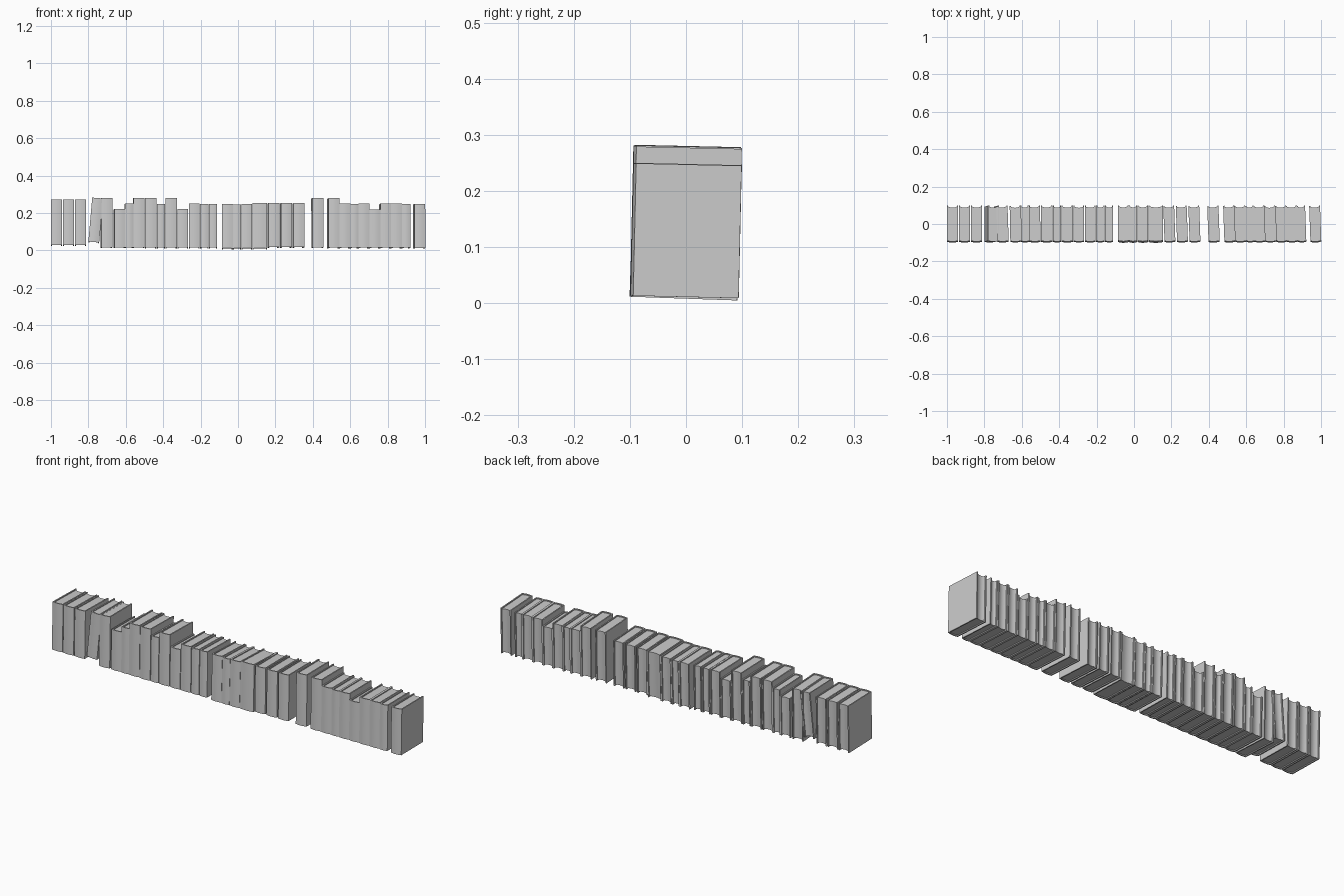
import bpy, bmesh, math
from mathutils import Matrix

if "Cube" in bpy.data.objects:
    bpy.data.objects.remove(bpy.data.objects["Cube"])

DEPTH = 0.191
BOARD = 0.006


def prism(bm, outline, z0, z1):
    lo = [bm.verts.new((x, y, z0)) for x, y in outline]
    hi = [bm.verts.new((x, y, z1)) for x, y in outline]
    n = len(outline)
    bm.faces.new(lo[::-1])
    bm.faces.new(hi)
    for i in range(n):
        j = (i + 1) % n
        bm.faces.new((lo[i], lo[j], hi[j], hi[i]))


def arc(w, y, bulge, n=8):
    return [(-w + 2 * w * i / n, y - bulge * math.sin(math.pi * i / n)) for i in range(n + 1)]


def finish(name, bm, matrix):
    bm.transform(matrix)
    bmesh.ops.recalc_face_normals(bm, faces=bm.faces)
    me = bpy.data.meshes.new(name)
    bm.to_mesh(me)
    bm.free()
    ob = bpy.data.objects.new(name, me)
    bpy.context.collection.objects.link(ob)
    bpy.context.view_layer.objects.active = ob
    ob.select_set(True)
    bpy.ops.object.shade_smooth_by_angle(angle=math.radians(35))
    ob.select_set(False)


def book(i, x, z, width, h, yaw, pitch, lean):
    w, d = width / 2, DEPTH / 2
    m = (Matrix.Translation((x + w, 0, z + h / 2))
         @ Matrix.Rotation(math.radians(yaw), 4, 'Z')
         @ Matrix.Rotation(math.radians(lean), 4, 'Y')
         @ Matrix.Rotation(math.radians(pitch), 4, 'X'))
    # cover: two boards joined by a rounded spine
    bm = bmesh.new()
    outer = arc(w, -d + 0.003, 0.004)
    inner = arc(w - BOARD, -d + 0.009, 0.004)
    prism(bm, [(-w, d)] + outer + [(w, d), (w - BOARD, d)] + inner[::-1] + [(-w + BOARD, d)], -h / 2, h / 2)
    finish(f"book_cover_{i:02d}", bm, m)
    # page block with hollow fore-edge
    bm = bmesh.new()
    pw = w - BOARD + 0.0005
    prism(bm, arc(pw, -d + 0.008, 0.003) + arc(pw, d - 0.005, 0.006)[::-1], -h / 2 + 0.005, h / 2 - 0.005)
    finish(f"book_pages_{i:02d}", bm, m)


# book formats: width, height
formats = {
    "large": (0.060, 0.245), "tall": (0.060, 0.265), "medium": (0.058, 0.236),
    "thin": (0.044, 0.234), "short": (0.058, 0.205), "wide": (0.078, 0.242),
}
# runs along the shelf: start x, bottom z, gap, yaw, pitch, lean, formats
runs = [
    (-1.0, 0.026, 0.004, 0, -1.3, 0, "large large large"),
    (-0.79, 0.042, 0, 0, -1.3, 5, "medium"),
    (-0.733, 0.014, 0, 2, -1.3, 0, "tall"),
    (-0.663, 0.014, 0, 1, -1.3, 0, "short thin tall"),
    (-0.497, 0.013, 0.003, 0, -1.3, 0, "tall thin tall short medium thin thin"),
    (-0.086, 0.008, 0.001, 0, -2, 0, "medium thin medium wide"),
    (0.16, 0.015, 0.009, 2, -1.3, 0, "medium medium medium"),
    (0.395, 0.014, 0, 2, -1.3, 0, "tall"),
    (0.48, 0.012, 0, 2, -1.3, 0, "tall medium thin medium short medium medium thin"),
    (0.94, 0.011, 0, 2, -1.3, 0, "medium"),
]
count = 0
for x, z, gap, yaw, pitch, lean, kinds in runs:
    for kind in kinds.split():
        count += 1
        width, height = formats[kind]
        book(count, x, z, width, height, yaw, pitch, lean)
        x += width + gap
